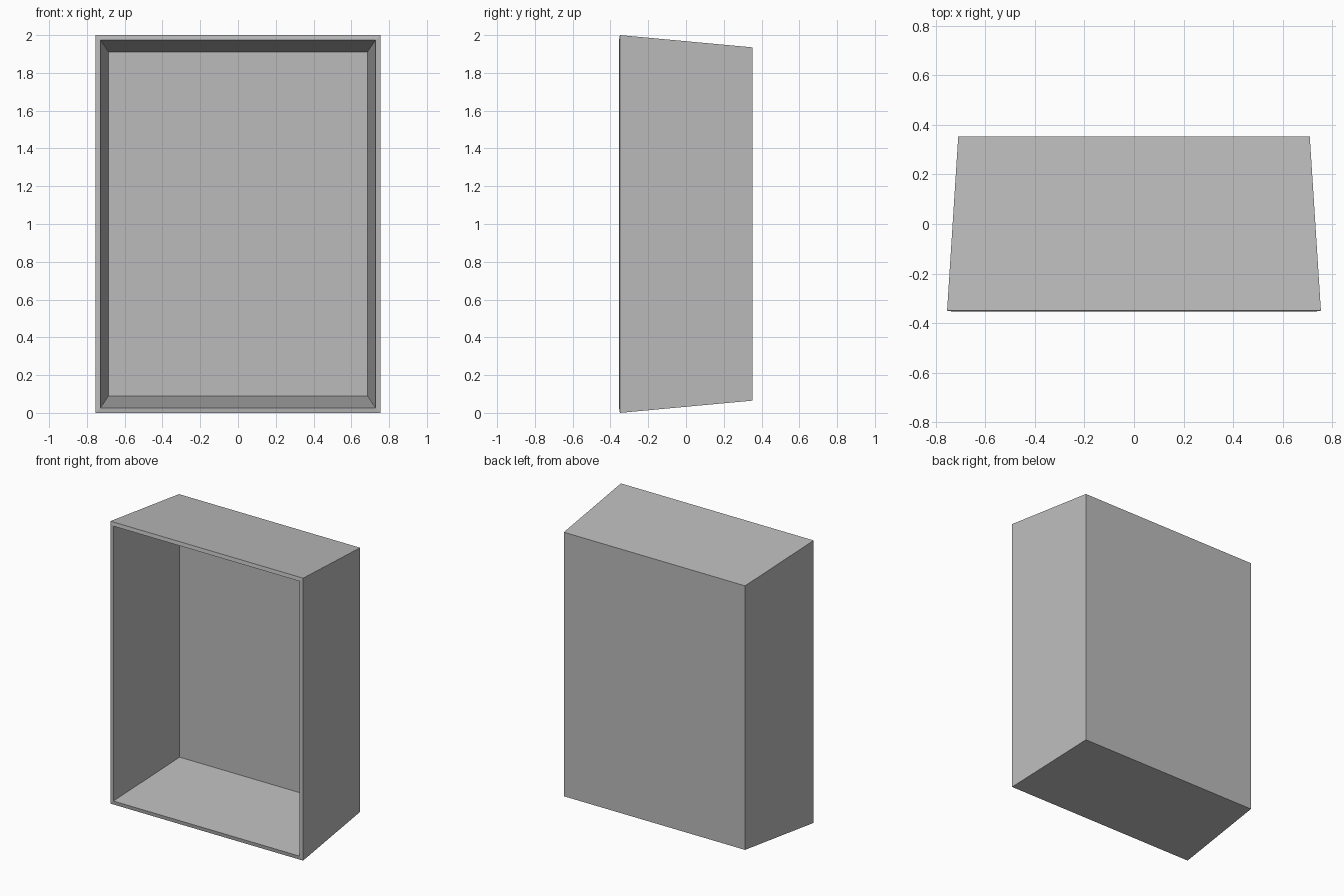
import bpy
import bmesh

cube = bpy.data.objects.get("Cube")
if cube:
    bpy.data.objects.remove(cube, do_unlink=True)

# Plain grey finish
grey = bpy.data.materials.new("plain_grey")
grey.use_nodes = True
colour = (0.5, 0.5, 0.5, 1)
grey.diffuse_color = colour
grey.node_tree.nodes["Principled BSDF"].inputs["Base Color"].default_value = colour

FRONT_Y, BACK_Y, MID_Z = -0.35, 0.353, 1.0
FRONT_HALF = (0.755, 1.0)
BACK_HALF = (0.71, 0.935)
WALL = 0.027


def ring(bm, half, y):
    """Rectangle of corner vertices at one depth."""
    return [bm.verts.new((sx * half[0], y, MID_Z + sz * half[1]))
            for sx, sz in ((-1, -1), (1, -1), (1, 1), (-1, 1))]


# Tapered shell, open at the front
bm = bmesh.new()
front = ring(bm, FRONT_HALF, FRONT_Y)
back = ring(bm, BACK_HALF, BACK_Y)
for i in range(4):
    j = (i + 1) % 4
    bm.faces.new((front[i], back[i], back[j], front[j]))
bm.faces.new(back[::-1])
bm.normal_update()
# Outward normals: the back panel must point towards +y
back_panel = max(bm.faces, key=lambda f: f.calc_center_median().y)
bmesh.ops.recalc_face_normals(bm, faces=bm.faces[:])
bm.normal_update()
if back_panel.normal.y < 0:
    bmesh.ops.reverse_faces(bm, faces=bm.faces[:])

mesh = bpy.data.meshes.new("open_box")
bm.to_mesh(mesh)
bm.free()
mesh.materials.append(grey)
box = bpy.data.objects.new("open_box", mesh)
bpy.context.collection.objects.link(box)

# Wall thickness grows inwards, leaving a narrow front rim
solid = box.modifiers.new("wall_thickness", "SOLIDIFY")
solid.thickness = WALL
solid.offset = -1
solid.use_even_offset = True
solid.use_quality_normals = True
